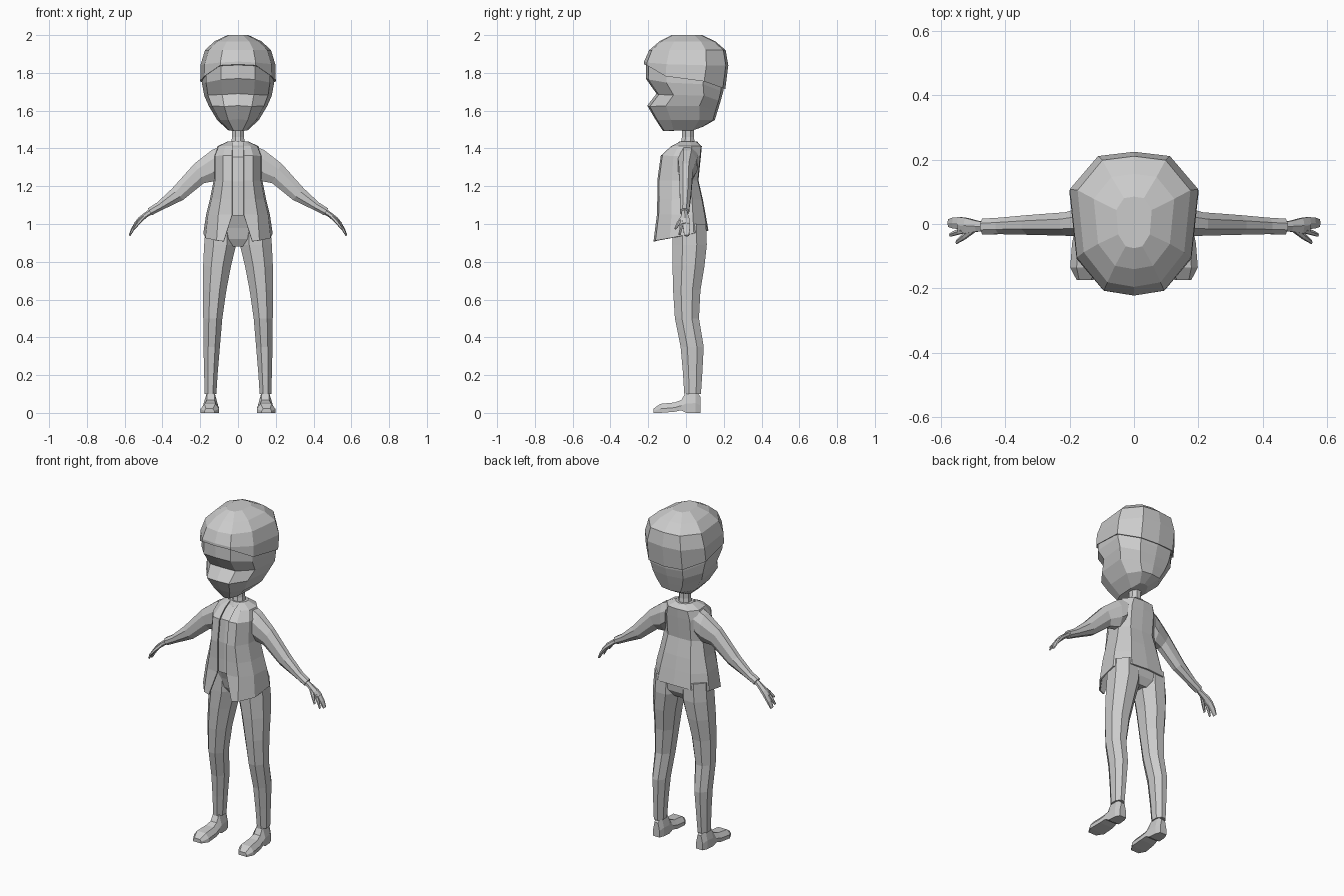
import bpy, bmesh, math
from mathutils import Vector

grey = bpy.data.materials.new("plain grey")
grey.diffuse_color = (0.6, 0.6, 0.6, 1)


def loft(name, rings, closed=True, caps=True, mirror=False, thick=0):
    """Skin a list of equal-length point rings with quads."""
    bm = bmesh.new()
    rows = [[bm.verts.new(p) for p in r] for r in rings]
    n = len(rows[0])
    for a, b in zip(rows, rows[1:]):
        for i in range(n if closed else n - 1):
            j = (i + 1) % n
            bm.faces.new((a[i], a[j], b[j], b[i]))
    if caps and closed:
        bm.faces.new(rows[0])
        bm.faces.new(rows[-1])
    bmesh.ops.recalc_face_normals(bm, faces=bm.faces)
    me = bpy.data.meshes.new(name)
    bm.to_mesh(me)
    bm.free()
    me.materials.append(grey)
    ob = bpy.data.objects.new(name, me)
    bpy.context.collection.objects.link(ob)
    if thick:
        m = ob.modifiers.new("thickness", 'SOLIDIFY')
        m.thickness = thick
        m.offset = 0
    if mirror:
        m = ob.modifiers.new("mirror", 'MIRROR')
        m.use_axis[0] = True
    return ob


def both(half):
    """Complete a half ring (front centre to back centre) across x = 0."""
    return half + [(-x, y, z) for x, y, z in reversed(half) if abs(x) > 1e-6]


def oval(c, u, v, n=8, turn=0.5):
    """Polygon ring around c with half axes u and v."""
    c, u, v = Vector(c), Vector(u), Vector(v)
    return [c + u * math.cos(2 * math.pi * (i + turn) / n) * 1.06
            + v * math.sin(2 * math.pi * (i + turn) / n) * 1.06 for i in range(n)]


# --- head: ten-sided rings, (front z, side z, back z, front y, back y, half width)
SHAPE = [(0, -1), (0.47, -0.93), (0.89, -0.47), (1, 0.48), (0.56, 0.94), (0, 1)]


def head_ring(zf, zs, zb, yf, yb, w):
    mid, half = (yf + yb) / 2, (yb - yf) / 2
    zs_all = [zf, zf - 0.005 * (zf > zs), zs + 0.3 * (zf - zs),
              zs, zb + 0.1 * (zs - zb), zb]
    return both([(x * w, mid + y * half, z) for (x, y), z in zip(SHAPE, zs_all)])


loft("hair_cap", [head_ring(*r) for r in [
    (2.0, 2.0, 2.0, -0.075, 0.085, 0.055),
    (1.967, 1.967, 1.967, -0.14, 0.155, 0.125),
    (1.92, 1.92, 1.92, -0.195, 0.21, 0.175),
    (1.86, 1.84, 1.84, -0.222, 0.224, 0.199),
    (1.845, 1.755, 1.715, -0.222, 0.208, 0.2)]])

loft("head", [head_ring(*r) for r in [
    (1.85, 1.77, 1.73, -0.212, 0.2, 0.19),
    (1.77, 1.74, 1.70, -0.213, 0.197, 0.19),
    (1.69, 1.68, 1.65, -0.156, 0.183, 0.179),
    (1.627, 1.625, 1.60, -0.205, 0.168, 0.155),
    (1.555, 1.55, 1.55, -0.163, 0.152, 0.11),
    (1.493, 1.495, 1.515, -0.122, 0.09, 0.05)]])

loft("neck", [oval((0, 0.01, z), (r, 0, 0), (0, r, 0))
              for z, r in ((1.55, 0.033), (1.46, 0.032), (1.41, 0.042))])

# --- torso rows shared by jacket and shirt: (z, front y, back y, half width)
ROWS = [(1.432, -0.03, 0.055, 0.055), (1.41, -0.075, 0.08, 0.105),
        (1.36, -0.13, 0.075, 0.125), (1.23, -0.148, 0.062, 0.125),
        (1.13, -0.148, 0.085, 0.145), (1.05, -0.15, 0.10, 0.165)]


def torso_half(z, yf, yb, w, gap):
    return [(gap, yf, z), (w * 0.62, yf * 0.94, z), (w * 0.94, yf * 0.5, z),
            (w, yb * 0.35, z), (w * 0.6, yb * 0.95, z), (0, yb, z)]


# open-fronted jacket with hem falling lower at the front
jacket = [both(torso_half(*r, 0.03)) for r in ROWS]
hem_z = [0.908, 0.912, 0.925, 0.95, 0.962, 0.965]
hem = torso_half(0, -0.168, 0.115, 0.18, 0.075)
jacket.append(both([(x, y, z) for (x, y, _), z in zip(hem, hem_z)]))
loft("jacket", jacket, closed=False, thick=0.008)

# shirt visible in the jacket opening
loft("shirt", [both(torso_half(z - 0.004, yf + 0.014, yb - 0.012, w - 0.012, 0))
               for z, yf, yb, w in ROWS])

# collar band at the base of the neck
loft("collar", [oval((0, 0.012, z), (a, 0, 0), (0, b, 0), 10)
                for z, a, b in ((1.415, 0.07, 0.058), (1.438, 0.05, 0.045))])

# hips between jacket and legs
loft("hips", [oval((0, y, z), (a, 0, 0), (0, b, 0), 10, 0) for z, y, a, b in (
    (1.06, -0.01, 0.145, 0.095), (0.98, 0.015, 0.163, 0.09),
    (0.92, 0.02, 0.15, 0.08), (0.88, 0.02, 0.07, 0.055))])

# --- trouser legs: (z, inner x, outer x, front y, back y)
loft("trouser_leg", [oval(((a + b) / 2, (f + k) / 2, z), ((b - a) / 2, 0, 0),
                          (0, (k - f) / 2, 0)) for z, a, b, f, k in (
    (1.0, 0.01, 0.172, -0.07, 0.108), (0.89, 0.008, 0.181, -0.073, 0.112),
    (0.78, 0.035, 0.186, -0.073, 0.10), (0.65, 0.06, 0.187, -0.07, 0.078),
    (0.50, 0.082, 0.185, -0.06, 0.07), (0.35, 0.095, 0.184, -0.03, 0.095),
    (0.22, 0.106, 0.18, -0.018, 0.088), (0.10, 0.114, 0.178, -0.01, 0.08))],
    mirror=True)

# --- shoe: sections from heel to toe (y, inner x, outer x, sole z, top z, top inset)
shoe = []
for y, a, b, lo, hi, inset in (
        (0.078, 0.122, 0.165, 0.0, 0.085, 0.01), (0.05, 0.112, 0.178, 0.0, 0.115, 0.014),
        (0.0, 0.108, 0.182, 0.0, 0.11, 0.018), (-0.025, 0.105, 0.185, 0.014, 0.068, 0.02),
        (-0.06, 0.1, 0.192, 0.006, 0.055, 0.02), (-0.135, 0.1, 0.198, 0.0, 0.048, 0.02),
        (-0.173, 0.125, 0.178, 0.0, 0.022, 0.008)):
    m = lo + (hi - lo) * 0.45
    shoe.append([(a, y, lo), (b, y, lo), (b, y, m), (b - inset, y, hi),
                 (a + inset, y, hi), (a, y, m)])
loft("shoe", shoe, mirror=True)

# --- sleeve: (upper x, upper z, lower x, lower z, centre y, half depth)
loft("sleeve", [oval(((a + c) / 2, y, (b + d) / 2), ((a - c) / 2, 0, (b - d) / 2),
                     (0, h, 0)) for a, b, c, d, y, h in (
    (0.09, 1.415, 0.10, 1.25, 0.01, 0.055), (0.14, 1.392, 0.125, 1.225, 0.008, 0.05),
    (0.23, 1.322, 0.18, 1.215, 0.0, 0.037), (0.35, 1.188, 0.29, 1.127, -0.003, 0.031),
    (0.43, 1.113, 0.395, 1.077, -0.006, 0.026), (0.477, 1.083, 0.456, 1.046, -0.008, 0.025))],
    mirror=True)


# --- hand: mitten of fingers, separate first finger and thumb
def limb(name, pts):
    """Boxy limb from (x, z, centre y, half width, half thickness) sections."""
    rings = []
    for x, z, y, h, t in pts:
        n = Vector((0.65, 0, 0.76)) * t
        rings.append(oval((x, y, z), n, (0, h, 0), 6, 0))
    loft(name, rings, mirror=True)


limb("palm", [(0.455, 1.07, -0.008, 0.015, 0.015), (0.485, 1.05, -0.007, 0.018, 0.013),
              (0.52, 1.022, -0.005, 0.026, 0.013), (0.542, 0.998, -0.003, 0.027, 0.011)])
limb("fingers", [(0.535, 1.005, 0.003, 0.02, 0.011), (0.558, 0.972, 0.003, 0.019, 0.009),
                 (0.575, 0.938, 0.003, 0.013, 0.005)])
limb("first_finger", [(0.53, 1.01, -0.02, 0.01, 0.01), (0.555, 0.975, -0.028, 0.008, 0.008),
                      (0.57, 0.945, -0.034, 0.006, 0.005)])
limb("thumb", [(0.495, 1.04, -0.014, 0.012, 0.01), (0.525, 1.008, -0.037, 0.011, 0.009),
               (0.55, 0.975, -0.056, 0.006, 0.005)])
